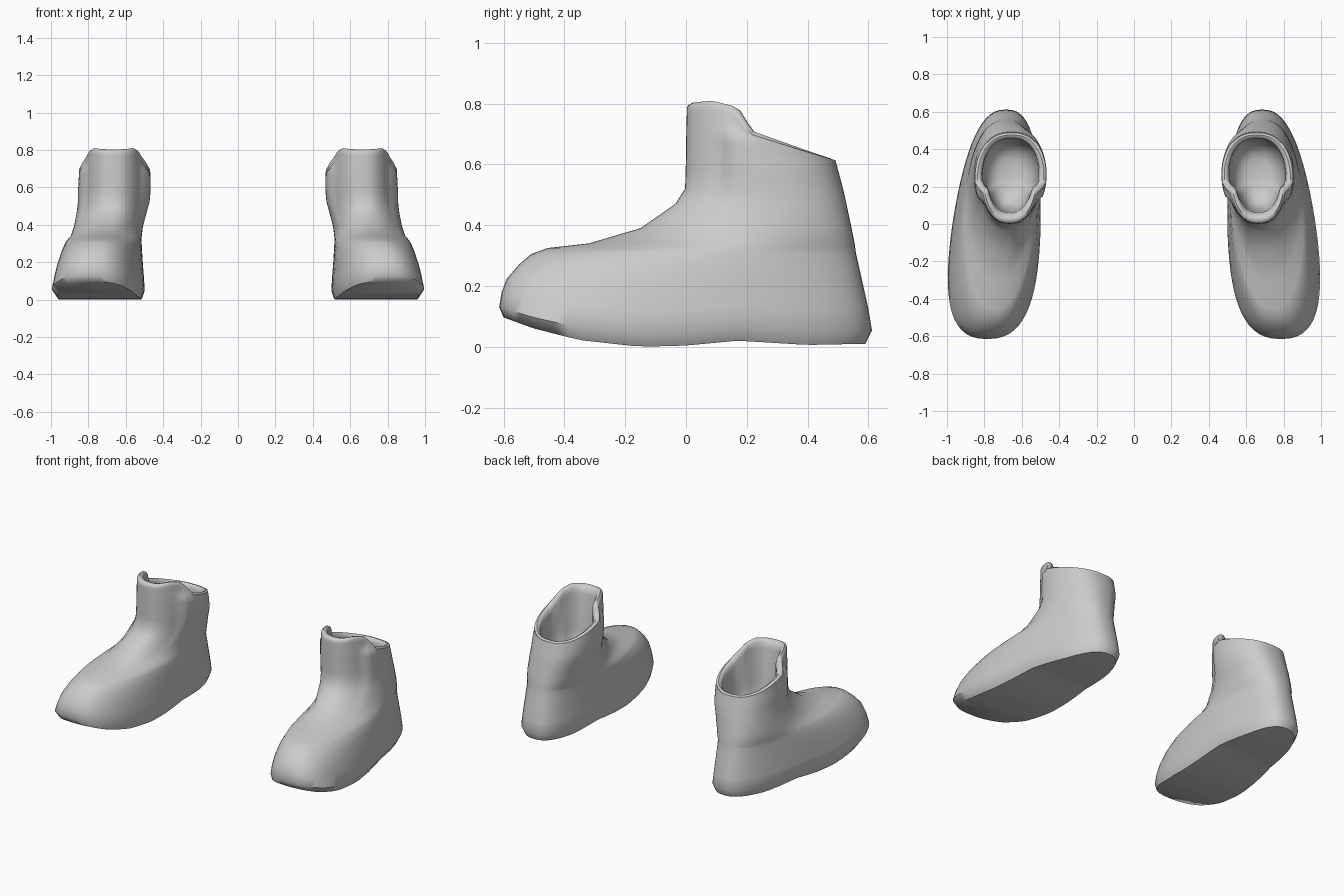
import bpy, bmesh, math

if "Cube" in bpy.data.objects:
    bpy.data.objects.remove(bpy.data.objects["Cube"])

COLUMNS = 64

# Level slices: height, toe y, heel y, toe x, heel x, toe half width, heel half width
SLICES = [
    (0, -.6, .59, .772, .685, .285, .2),
    (.045, -.615, .612, .785, .685, .31, .22),
    (.12, -.607, .6, .78, .685, .29, .215),
    (.19, -.59, .585, .775, .685, .265, .21),
    (.26, -.55, .57, .765, .685, .23, .205),
    (.305, -.51, .56, .755, .685, .19, .202),
    (.325, -.455, .557, .745, .685, .16, .2),
    (.34, -.32, .555, .73, .685, .135, .198),
    (.39, -.15, .545, .71, .68, .13, .192),
    (.47, -.035, .528, .68, .67, .145, .183),
    (.52, -.003, .517, .67, .66, .152, .178),
    (.62, 0, .49, .665, .655, .15, .17),
    (.71, .001, .47, .665, .655, .147, .167),
    (.78, .003, .45, .665, .66, .145, .15),
]
# Underside height along y, and rim height along the opening (front -1, back 1)
SOLE = [(-.61, .1), (-.5, .06), (-.35, .022), (-.15, 0), (0, .004), (.17, .02), (.4, .006), (.6, .01)]
RIM = [(-1, .803), (-.7, .81), (-.32, .79), (-.2, .765), (-.15, .715), (1, .62)]


def lookup(table, key):
    """Linear interpolation of table rows, clamped at both ends."""
    if key <= table[0][0]:
        return table[0][1:]
    for low, high in zip(table, table[1:]):
        if key <= high[0]:
            f = (key - low[0]) / (high[0] - low[0])
            return [a + (b - a) * f for a, b in zip(low[1:], high[1:])]
    return table[-1][1:]


def smooth(low, high, value):
    f = min(1, max(0, (value - low) / (high - low)))
    return f * f * (3 - 2 * f)


def surface(angle, z, scale=1, shift=0):
    """Point of the boot's skin at a given angle from the toe and height."""
    toe_y, heel_y, toe_x, heel_x, toe_w, heel_w = lookup(SLICES, z)
    turn = angle + .12 * smooth(.4, .7, z) * math.sin(angle)
    c, s = math.cos(turn), math.sin(turn)
    front = (1 + c) / 2
    width = heel_w + (toe_w - heel_w) * front ** 2.5
    # collar flaps stand proud of the tongue
    degrees = math.degrees(math.acos(max(-1, min(1, c))))
    flap = .026 * smooth(58, 68, degrees) * smooth(.36, .62, z)
    flap *= max(smooth(74, 84, degrees), 1 - smooth(.69, .73, z))
    middle, reach = (toe_y + heel_y) / 2, (heel_y - toe_y) / 2
    centre = heel_x + (toe_x - heel_x) * front
    side = math.copysign(abs(s) ** .8, s)
    x = centre + (width + flap) * side * scale
    y = middle - reach * c * scale + shift
    lift = lookup(SOLE, y)[0] * max(0, 1 - z / .3)
    return x, y, z + lift


def rim_height(angle):
    return lookup(RIM, -math.cos(angle + .12 * math.sin(angle)))[0]


def boot_rings():
    angles = [2 * math.pi * i / COLUMNS for i in range(COLUMNS)]
    # foot and ankle
    rings = [[surface(a, row[0]) for a in angles] for row in SLICES[:11]]
    # shaft, up to the uneven rim
    base = SLICES[10][0]
    for f in (.2, .4, .55, .64, .72, .8, .88, .94):
        rings.append([surface(a, base + f * (rim_height(a) - base)) for a in angles])
    # rounded lip, then the lining
    for drop, scale, shift in ((.008, .98, 0), (0, .93, .003), (.004, .87, .006), (.02, .81, .008), (.05, .78, .01)):
        rings.append([surface(a, rim_height(a) - drop, scale, shift) for a in angles])
    # lining narrows to a rounded footbed
    for z, scale in ((.53, .76), (.44, .7), (.38, .58), (.35, .35)):
        lining = [surface(a, .56, scale, .01) for a in angles]
        rings.append([(x, y, z) for x, y, _ in lining])
    return rings


def build_boot(name, side, material):
    bm = bmesh.new()
    rings = [[bm.verts.new((side * x, y, z)) for x, y, z in ring] for ring in boot_rings()]
    for low, high in zip(rings, rings[1:]):
        for i in range(COLUMNS):
            j = (i + 1) % COLUMNS
            bm.faces.new((low[i], low[j], high[j], high[i]))
    # sole and insole, as strips across the foot
    for ring in (rings[0], rings[-1]):
        for i in range(COLUMNS // 2):
            strip = (ring[i], ring[i + 1], ring[-i - 1], ring[-i % COLUMNS])
            bm.faces.new(list(dict.fromkeys(strip)))
    bmesh.ops.recalc_face_normals(bm, faces=bm.faces)
    mesh = bpy.data.meshes.new(name)
    bm.to_mesh(mesh)
    bm.free()
    mesh.materials.append(material)
    boot = bpy.data.objects.new(name, mesh)
    bpy.context.collection.objects.link(boot)
    bpy.ops.object.select_all(action='DESELECT')
    boot.select_set(True)
    bpy.context.view_layer.objects.active = boot
    bpy.ops.object.shade_smooth_by_angle(angle=math.radians(50))


grey = bpy.data.materials.new("grey")
grey.use_nodes = True
colour = (.6, .6, .6, 1)
grey.diffuse_color = colour
grey.node_tree.nodes["Principled BSDF"].inputs["Base Color"].default_value = colour

build_boot("left_boot", 1, grey)
build_boot("right_boot", -1, grey)
